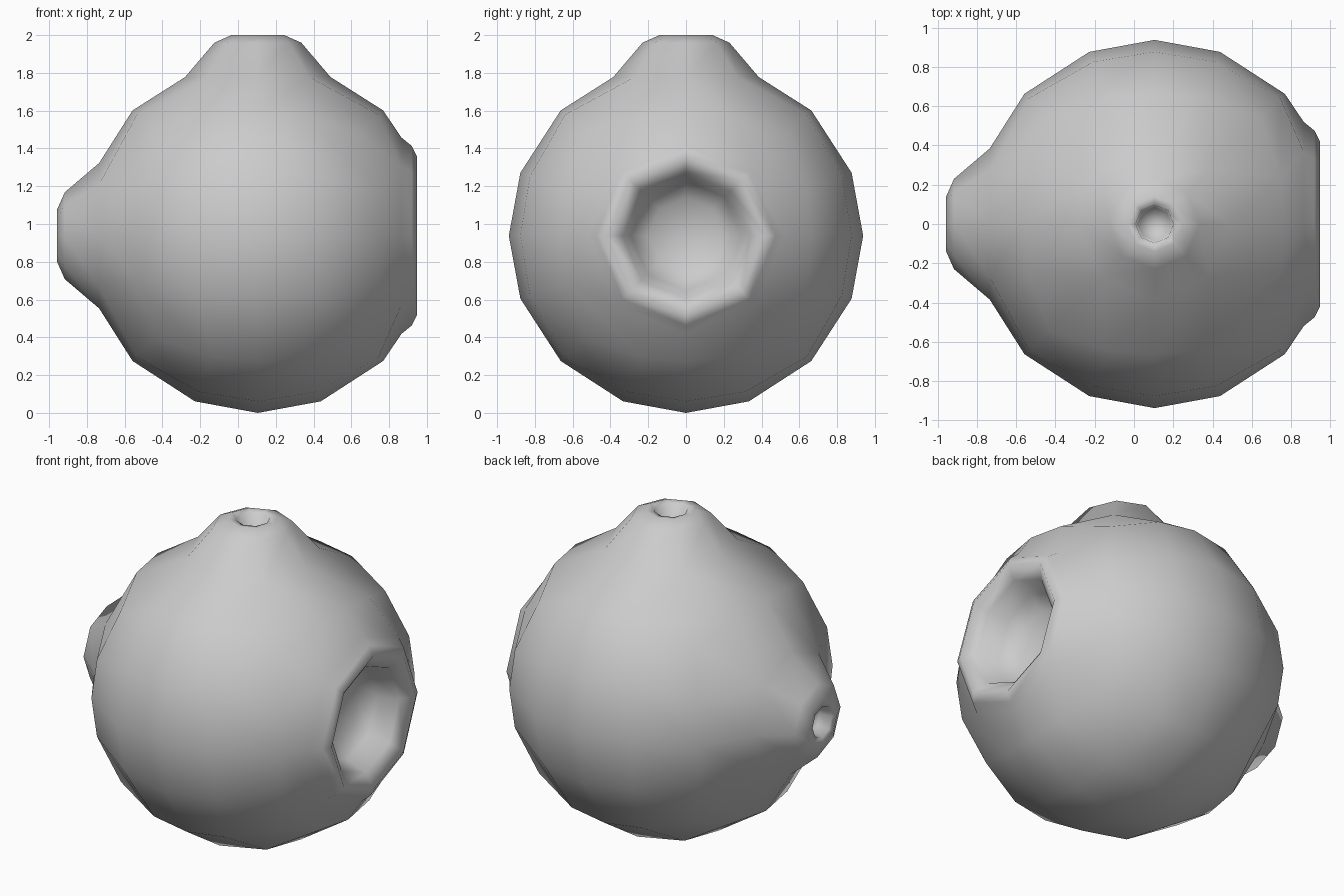
import bpy, bmesh, math
from mathutils import Vector

cube = bpy.data.objects.get("Cube")
if cube:
    bpy.data.objects.remove(cube, do_unlink=True)

RADIUS = 0.938
CENTRE = Vector((0.105, 0, 0.938))

# Profiles from the ball surface inwards: (radius, height from ball centre)
KNOB = [(.385, .84), (.23, 1.022), (.14, 1.062), (.097, 1.055), (.085, .98), (0, .955)]
SOCKET = [(.52, .76), (.475, .815), (.42, .843), (.335, .785), (.29, .66), (.2, .59), (0, .56)]


def add_port(bm, axis, profile):
    """Replace the faces around one pole of the ball with lofted octagon rings."""
    axis = Vector(axis)
    pole = max(bm.verts, key=lambda v: v.co.dot(axis))
    side = Vector((0, 1, 0))
    up = axis.cross(side)
    ring = {e.other_vert(pole) for e in pole.link_edges}
    ring |= {v for f in pole.link_faces for v in f.verts if v != pole}
    ring = sorted(ring, key=lambda v: math.atan2(v.co.dot(up), v.co.dot(side)))
    dirs = []
    for v in ring:
        a = math.atan2(v.co.dot(up), v.co.dot(side))
        dirs.append(side * math.cos(a) + up * math.sin(a))
    bmesh.ops.delete(bm, geom=[pole], context='VERTS')
    n = len(ring)

    r, h = profile[0]
    for v, d in zip(ring, dirs):
        v.co = d * r + axis * h
    for r, h in profile[1:-1]:
        new = [bm.verts.new(d * r + axis * h) for d in dirs]
        for i in range(n):
            j = (i + 1) % n
            bm.faces.new((ring[i], ring[j], new[j], new[i]))
        ring = new
    tip = bm.verts.new(axis * profile[-1][1])
    for i in range(n):
        bm.faces.new((ring[i], ring[(i + 1) % n], tip))


# Ball made from a gridded cube pushed out to a sphere
bm = bmesh.new()
bmesh.ops.create_cube(bm, size=2)
bmesh.ops.subdivide_edges(bm, edges=bm.edges[:], cuts=3, use_grid_fill=True)
for v in bm.verts:
    p = Vector([c * 0.76 if abs(c) < 0.9 else c for c in v.co])
    v.co = p.normalized() * RADIUS

# Knobs on the top and right, socket on the left
add_port(bm, (0, 0, 1), KNOB)
add_port(bm, (-1, 0, 0), KNOB)
add_port(bm, (1, 0, 0), SOCKET)

bmesh.ops.translate(bm, verts=bm.verts[:], vec=CENTRE)
bmesh.ops.recalc_face_normals(bm, faces=bm.faces[:])
for f in bm.faces:
    f.smooth = True

mesh = bpy.data.meshes.new("ball_body")
bm.to_mesh(mesh)
bm.free()
body = bpy.data.objects.new("ball_body", mesh)
bpy.context.scene.collection.objects.link(body)

# Plain grey material
grey = bpy.data.materials.new("light_grey")
grey.use_nodes = True
colour = (0.6, 0.6, 0.6, 1)
grey.diffuse_color = colour
for node in grey.node_tree.nodes:
    if node.type == 'BSDF_PRINCIPLED':
        node.inputs["Base Color"].default_value = colour
mesh.materials.append(grey)
